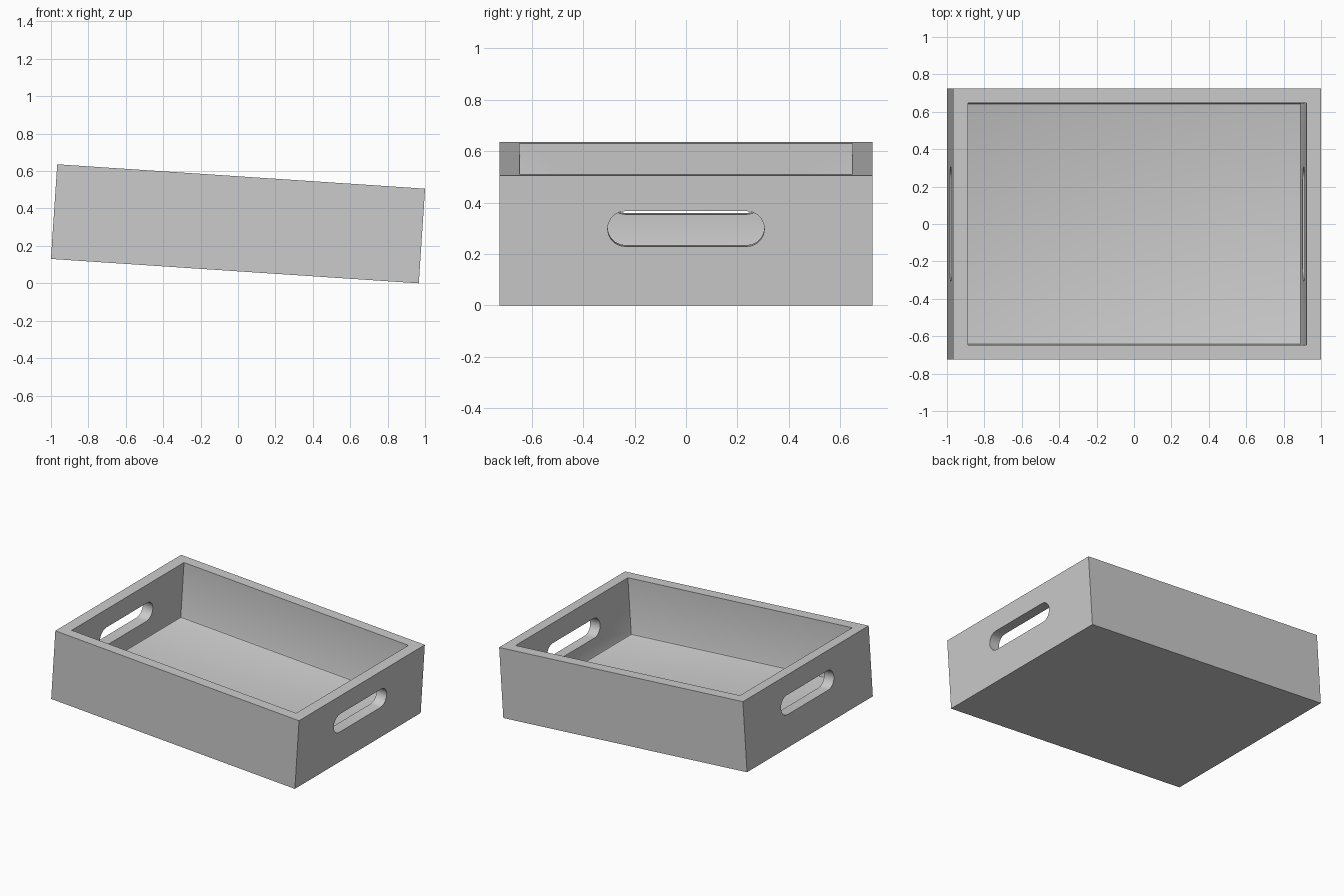
import bpy, bmesh, math

if "Cube" in bpy.data.objects:
    bpy.data.objects.remove(bpy.data.objects["Cube"])

L, W, H = 1.971, 1.45, 0.507      # outer size
WALL, FLOOR = 0.078, 0.10         # wall and floor thickness
TILT = math.atan2(0.13, 1.963)


def mesh_object(name, bm):
    bmesh.ops.recalc_face_normals(bm, faces=bm.faces)
    me = bpy.data.meshes.new(name)
    bm.to_mesh(me)
    bm.free()
    ob = bpy.data.objects.new(name, me)
    bpy.context.collection.objects.link(ob)
    return ob


# Tray body: stacked rectangles, outer bottom -> outer rim -> inner rim -> floor
def tray_body():
    bm = bmesh.new()
    r = 0.012                     # small fillet at the floor seam
    hx, hy = L / 2, W / 2
    ix, iy, ib = hx - WALL, hy - WALL, 0.003
    levels = [(hx, hy, 0), (hx, hy, H), (ix, iy, H),
              (ix - ib, iy - ib, FLOOR + r),
              (ix - ib - r * 0.3, iy - ib - r * 0.3, FLOOR + r * 0.3),
              (ix - ib - r, iy - ib - r, FLOOR)]
    rings = [[bm.verts.new((sx * x, sy * y, z - H / 2))
              for sx, sy in ((-1, -1), (1, -1), (1, 1), (-1, 1))]
             for x, y, z in levels]
    for a, b in zip(rings, rings[1:]):
        for i in range(4):
            j = (i + 1) % 4
            bm.faces.new((a[i], a[j], b[j], b[i]))
    bm.faces.new(rings[0][::-1])
    bm.faces.new(rings[-1])
    return mesh_object("tray", bm)


# Handle cutter: stadium-shaped bar running through both end walls
def handle_cutter(half=0.305, r=0.069, z=0.299 - H / 2, n=10):
    bm = bmesh.new()
    ring = []
    for side in (1, -1):
        for k in range(n + 1):
            a = -math.pi / 2 + math.pi * k / n
            ring.append(bm.verts.new((-L, side * (half - r + r * math.cos(a)),
                                      z + side * r * math.sin(a))))
    face = bm.faces.new(ring)
    ext = bmesh.ops.extrude_face_region(bm, geom=[face])
    bmesh.ops.translate(bm, vec=(2 * L, 0, 0),
                        verts=[v for v in ext["geom"] if isinstance(v, bmesh.types.BMVert)])
    return mesh_object("handle_cutter", bm)


tray = tray_body()
cutter = handle_cutter()
cutter.hide_render = True
mod = tray.modifiers.new("handles", 'BOOLEAN')
mod.operation, mod.solver, mod.object = 'DIFFERENCE', 'EXACT', cutter

# Apply the handle holes and smooth the curved parts
bpy.context.view_layer.objects.active = tray
tray.select_set(True)
bpy.ops.object.modifier_apply(modifier=mod.name)
bpy.data.objects.remove(cutter)
bpy.ops.object.shade_smooth_by_angle(angle=math.radians(35))

# Tip the tray so its right end rests on the ground
tray.rotation_euler = (0, TILT, 0)
tray.location.z = (L * math.sin(TILT) + H * math.cos(TILT)) / 2
